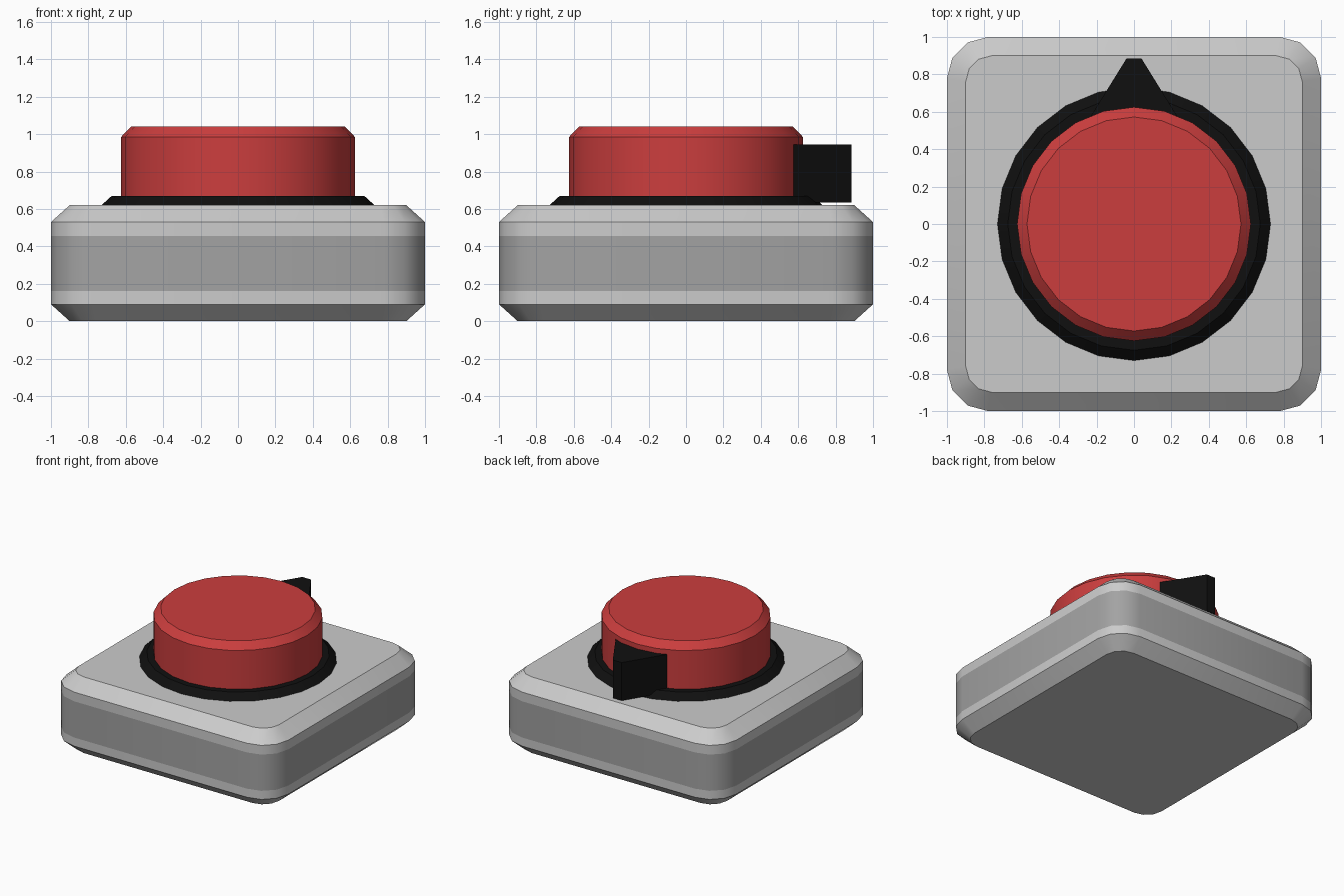
import bpy, bmesh
from math import sin, cos, pi, radians

cube = bpy.data.objects.get("Cube")
if cube:
    bpy.data.objects.remove(cube, do_unlink=True)


def material(name, colour):
    mat = bpy.data.materials.new(name)
    mat.use_nodes = True
    mat.diffuse_color = (*colour, 1)
    mat.node_tree.nodes["Principled BSDF"].inputs["Base Color"].default_value = (*colour, 1)
    return mat


light_grey = material("light grey", (0.6, 0.6, 0.6))
mid_grey = material("mid grey", (0.366, 0.366, 0.366))
red = material("red", (0.6, 0.048, 0.048))
black = material("black", (0.005, 0.005, 0.005))


def circle(radius, sides=24):
    return [(radius * cos(2 * pi * i / sides), radius * sin(2 * pi * i / sides)) for i in range(sides)]


def rounded_square(half, radius, steps=3):
    """Outline of a square with rounded corners."""
    points = []
    c = half - radius
    for corner, (sx, sy) in enumerate([(1, 1), (-1, 1), (-1, -1), (1, -1)]):
        for i in range(steps + 1):
            a = (corner + i / steps) * pi / 2
            points.append((sx * c + radius * cos(a), sy * c + radius * sin(a)))
    return points


def loft(name, layers, mats, smooth=True):
    """Skin a stack of (outline, z) layers and cap both ends."""
    bm = bmesh.new()
    rings = [[bm.verts.new((x, y, z)) for x, y in outline] for outline, z in layers]
    for low, high in zip(rings, rings[1:]):
        n = len(low)
        for i in range(n):
            j = (i + 1) % n
            bm.faces.new((low[i], low[j], high[j], high[i]))
    bm.faces.new(rings[0][::-1])
    bm.faces.new(rings[-1])
    bmesh.ops.recalc_face_normals(bm, faces=bm.faces)
    mesh = bpy.data.meshes.new(name)
    bm.to_mesh(mesh)
    bm.free()
    for mat in mats:
        mesh.materials.append(mat)
    obj = bpy.data.objects.new(name, mesh)
    bpy.context.collection.objects.link(obj)
    if smooth:
        bpy.ops.object.select_all(action="DESELECT")
        bpy.context.view_layer.objects.active = obj
        obj.select_set(True)
        bpy.ops.object.shade_smooth_by_angle(angle=radians(36))
    return obj


# Housing with chamfered rims and a darker band around the middle
inner, outer = rounded_square(0.9, 0.14), rounded_square(1.0, 0.22)
housing = loft("housing", [(inner, 0), (outer, 0.09), (outer, 0.16),
                           (outer, 0.455), (outer, 0.53), (inner, 0.62)],
               [light_grey, mid_grey])
for face in housing.data.polygons:
    if abs(face.normal.z) < 0.1 and 0.2 < face.center.z < 0.4:
        face.material_index = 1

# Collar around the foot of the button
loft("collar", [(circle(0.73), 0.615), (circle(0.73), 0.62), (circle(0.675), 0.67)], [black])

# Button with a chamfered top
loft("button", [(circle(0.625), 0.64), (circle(0.625), 0.985), (circle(0.572), 1.04)], [red])

# Pointer wedge at the back
wedge = [(-0.235, 0.57), (0.235, 0.57), (0.04, 0.885), (-0.04, 0.885)]
loft("pointer", [(wedge, 0.635), (wedge, 0.945)], [black], smooth=False)
